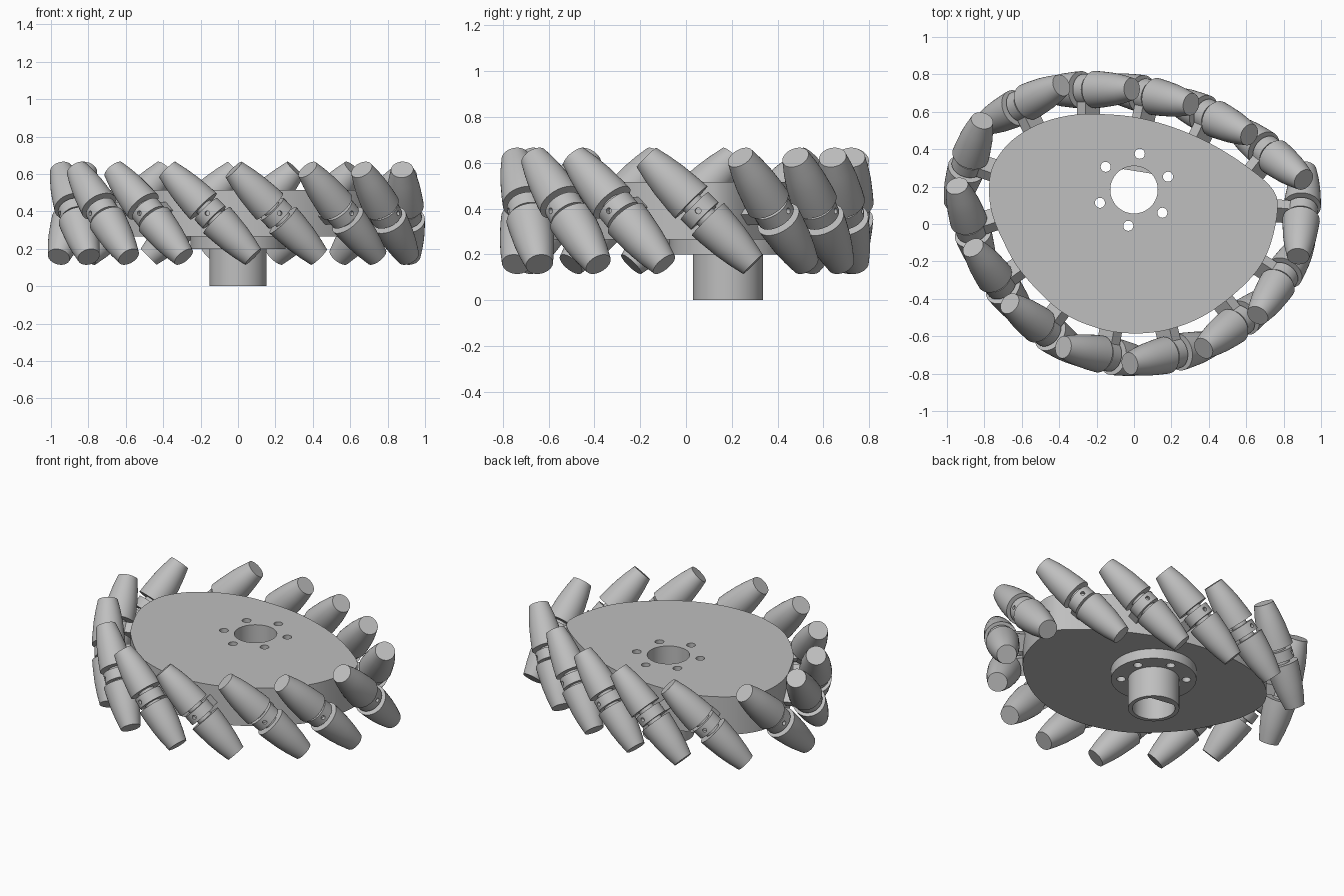
import bpy, bmesh
from math import sin, cos, pi, radians
from mathutils import Vector, Matrix

if "Cube" in bpy.data.objects:
    bpy.data.objects.remove(bpy.data.objects["Cube"])

GREY = (0.52, 0.52, 0.52, 1)
metal = bpy.data.materials.new("plain grey")
metal.use_nodes = True
metal.diffuse_color = GREY
metal.node_tree.nodes["Principled BSDF"].inputs["Base Color"].default_value = GREY


def finish(bm, name):
    bmesh.ops.recalc_face_normals(bm, faces=bm.faces)
    mesh = bpy.data.meshes.new(name)
    bm.to_mesh(mesh)
    bm.free()
    mesh.materials.append(metal)
    return mesh


def smooth(mesh):
    for face in mesh.polygons:
        face.use_smooth = True
    mesh.set_sharp_from_angle(angle=radians(30))


def add(name, mesh, matrix=None):
    ob = bpy.data.objects.new(name, mesh)
    bpy.context.scene.collection.objects.link(ob)
    if matrix:
        ob.matrix_world = matrix
    return ob


def prism(bm, outline, z0, z1):
    """Extrude a closed xy outline between two heights."""
    low = [bm.verts.new((x, y, z0)) for x, y in outline]
    high = [bm.verts.new((x, y, z1)) for x, y in outline]
    bm.faces.new(low)
    bm.faces.new(high)
    for i in range(len(low)):
        j = (i + 1) % len(low)
        bm.faces.new((low[i], low[j], high[j], high[i]))


def lathe(name, profile, seg=40):
    """Spin a (radius, z) profile round the z axis."""
    bm = bmesh.new()
    verts = [bm.verts.new((r, 0, z)) for r, z in profile]
    edges = [bm.edges.new(pair) for pair in zip(verts, verts[1:])]
    bmesh.ops.spin(bm, geom=verts + edges, cent=(0, 0, 0), axis=(0, 0, 1),
                   angle=2 * pi, steps=seg)
    bmesh.ops.remove_doubles(bm, verts=bm.verts, dist=1e-5)
    return finish(bm, name)


def circle(r, cx=0, cy=0, seg=40):
    return [(cx + r * cos(2 * pi * i / seg), cy + r * sin(2 * pi * i / seg))
            for i in range(seg)]


def carve(ob, cutter):
    """Cut the cutter mesh out of an object and bake the result."""
    tool = add("cutter", cutter, ob.matrix_world.copy())
    tool.hide_render = True
    mod = ob.modifiers.new("cut", 'BOOLEAN')
    mod.operation = 'DIFFERENCE'
    mod.object = tool
    graph = bpy.context.evaluated_depsgraph_get()
    mesh = bpy.data.meshes.new_from_object(ob.evaluated_get(graph))
    ob.modifiers.clear()
    ob.data = mesh
    bpy.data.objects.remove(tool)
    smooth(mesh)


# Rounded three-cornered rim, counter-clockwise
KNOTS = [Vector(p) for p in (
    (.765, .05), (.745, .18), (.6, .31), (.4, .435), (.2, .52), (0, .572),
    (-.2, .588), (-.36, .578), (-.52, .53), (-.66, .44), (-.75, .32),
    (-.775, .2), (-.76, .06), (-.7, -.09), (-.6, -.26), (-.4, -.46),
    (-.2, -.555), (0, -.585), (.2, -.56), (.4, -.475), (.6, -.315),
    (.71, -.16))]


def closed_spline(p, steps=8):
    out, n = [], len(p)
    for i in range(n):
        a, b, c, d = p[i - 1], p[i], p[(i + 1) % n], p[(i + 2) % n]
        for k in range(steps):
            t = k / steps
            out.append(.5 * (2 * b + (c - a) * t + (2 * a - 5 * b + 4 * c - d) * t ** 2
                             + (3 * b - a - 3 * c + d) * t ** 3))
    return out


rim = closed_spline(KNOTS)
CENTRE_Y, BORE, KEY = .183, .127, radians(81)
hub_place = Matrix.Translation((0, CENTRE_Y, 0))

# Main plate with centre hole and bolt holes
bolts = [(.195 * cos(KEY + i * pi / 3), .195 * sin(KEY + i * pi / 3)) for i in range(6)]
bm = bmesh.new()
prism(bm, [(p.x, p.y - CENTRE_Y) for p in rim], .265, .515)
plate = add("cam_plate", finish(bm, "cam_plate"), hub_place)
bm = bmesh.new()
prism(bm, circle(BORE), .1, .7)
for x, y in bolts:
    prism(bm, circle(.027, x, y, 20), .1, .7)
bpy.context.view_layer.update()
carve(plate, finish(bm, "plate_cutter"))

# Flanged hub with a flat-sided bore
hub = add("flanged_hub", lathe("flanged_hub", [
    (0, 0), (.153, 0), (.153, .2), (.255, .2), (.255, .265), (0, .265)], 64), hub_place)
bore = [Matrix.Rotation(KEY, 2) @ Vector((min(x, .1), y)) for x, y in circle(BORE, seg=64)]
bm = bmesh.new()
prism(bm, bore, -.1, .4)
for x, y in bolts:
    prism(bm, circle(.027, x, y, 20), .1, .4)
bpy.context.view_layer.update()
carve(hub, finish(bm, "hub_cutter"))

# Shared roller pair: two tapered barrels on one axle
half = [(.05, .052), (.1, .052), (.097, .1), (.088, .19), (.076, .26), (.06, .33), (0, .33)]
roller_mesh = lathe("roller_pair", [(r, -z) for r, z in reversed(half)] + half)
smooth(roller_mesh)

# Shared bracket: round-ended arm with a small screw hole in its tip
arc = [(.085 * cos(radians(a)), .085 * sin(radians(a))) for a in range(-140, 141, 10)]
bm = bmesh.new()
prism(bm, [(-.18, -.055)] + arc + [(-.18, .055)], -.032, .032)
sample = add("bracket_sample", finish(bm, "bracket"))
bm = bmesh.new()
prism(bm, circle(.013, seg=16), .06, .12)
bm.transform(Matrix.Rotation(pi / 2, 4, 'Y'))
bpy.context.view_layer.update()
carve(sample, finish(bm, "screw_cutter"))
bracket_mesh = sample.data
bpy.data.objects.remove(sample)

# Rollers lean 45 degrees along the rim
STATIONS = [(.89, .06), (.75, .43), (.43, .61), (.09, .7), (-.25, .715), (-.6, .63),
            (-.885, .34), (-.895, -.015), (-.755, -.34), (-.49, -.58), (-.16, -.69),
            (.21, -.69), (.56, -.55), (.79, -.29)]
for number, station in enumerate(STATIONS, 1):
    i = min(range(len(rim)), key=lambda k: (rim[k] - Vector(station)).length)
    along = (rim[(i + 3) % len(rim)] - rim[i - 3]).normalized()
    out = Vector((along.y, -along.x, 0))
    axis = Vector((-along.x, -along.y, 1)).normalized()
    joint = Vector((rim[i].x, rim[i].y, .39)) + out * .13
    place = Matrix((out, axis.cross(out), axis)).transposed().to_4x4()
    place.translation = joint
    add(f"roller_pair_{number}", roller_mesh, place)
    add(f"roller_bracket_{number}", bracket_mesh, place)
